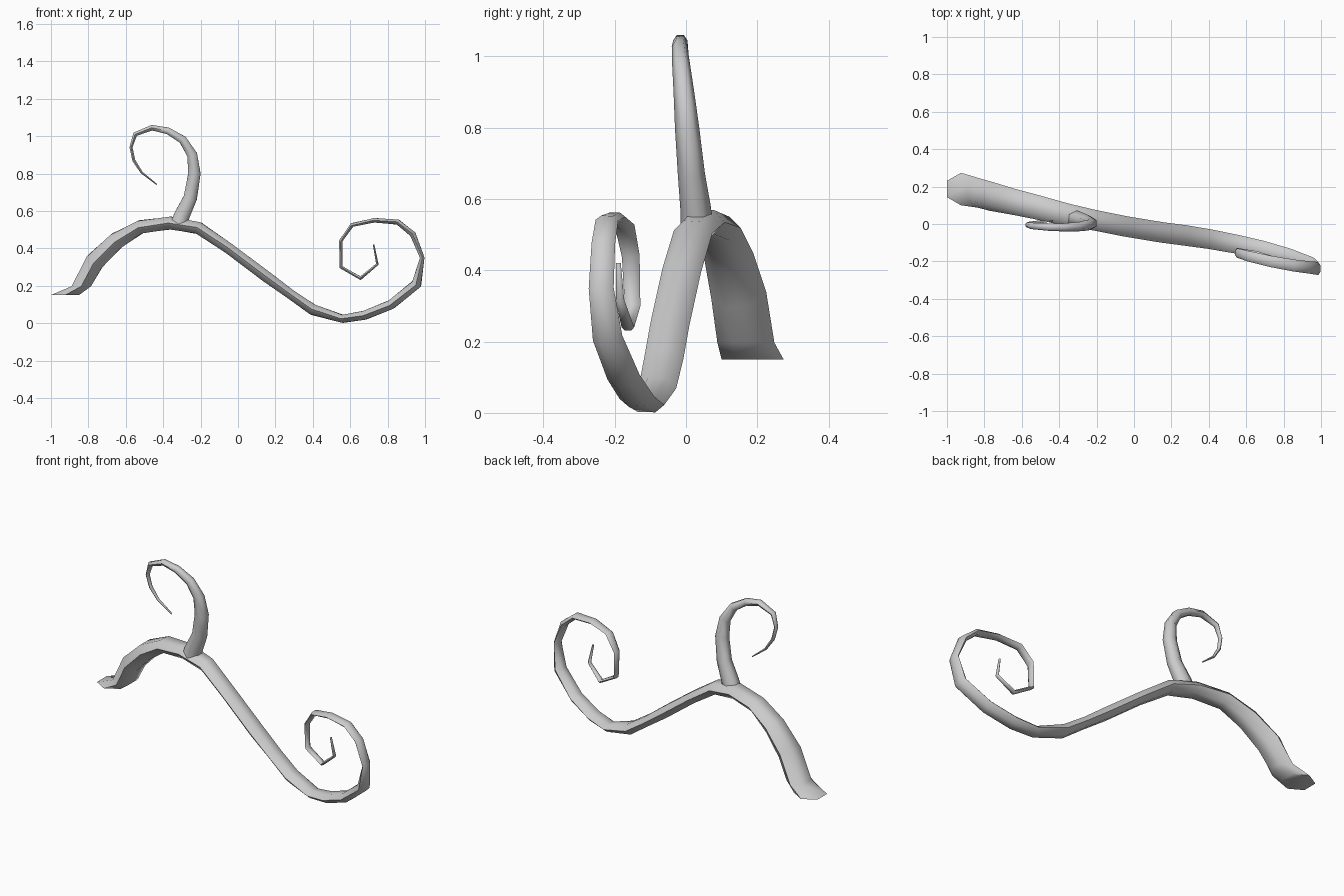
import bpy, bmesh, math
from mathutils import Vector

cube = bpy.data.objects.get("Cube")
if cube:
    bpy.data.objects.remove(cube)

grey = bpy.data.materials.new("plain grey")
grey.use_nodes = True
COLOUR = (0.6, 0.6, 0.6, 1)
grey.diffuse_color = COLOUR
grey.node_tree.nodes["Principled BSDF"].inputs["Base Color"].default_value = COLOUR

SIDES = 6


def sweep(name, stations, level_rings):
    """Hexagonal tube through (x, y, z, half thickness, half width) stations."""
    bm = bmesh.new()
    rings = []
    centres = [Vector(s[:3]) for s in stations]
    last = len(centres) - 1
    for i, (c, s) in enumerate(zip(centres, stations)):
        before = c - centres[max(i - 1, 0)]
        after = centres[min(i + 1, last)] - c
        tangent = (before.normalized() + after.normalized()).normalized()
        if i < level_rings:
            tangent = Vector((0, 0, 1))
        normal = Vector((-tangent.z, 0, tangent.x)).normalized()
        side = tangent.cross(normal)
        ring = []
        for k in range(SIDES):
            a = math.tau * k / SIDES
            p = c + normal * s[3] * math.sin(a) / math.sin(math.pi / 3)
            ring.append(bm.verts.new(p + side * s[4] * math.cos(a)))
        rings.append(ring)
    for a, b in zip(rings, rings[1:]):
        for k in range(SIDES):
            j = (k + 1) % SIDES
            bm.faces.new((a[k], a[j], b[j], b[k]))
    bm.faces.new(rings[0])
    bm.faces.new(rings[-1])
    bmesh.ops.recalc_face_normals(bm, faces=bm.faces)
    mesh = bpy.data.meshes.new(name)
    bm.to_mesh(mesh)
    bm.free()
    mesh.materials.append(grey)
    obj = bpy.data.objects.new(name, mesh)
    bpy.context.collection.objects.link(obj)
    bpy.ops.object.select_all(action="DESELECT")
    obj.select_set(True)
    bpy.context.view_layer.objects.active = obj
    bpy.ops.object.shade_smooth_by_angle(angle=math.radians(65))


# Main stem: cut foot, arch, dip
stem = [
    (-.925, .187, .15, .075, .087), (-.838, .168, .197, .052, .08),
    (-.765, .148, .33, .05, .078), (-.65, .12, .44, .045, .07),
    (-.52, .09, .515, .035, .065), (-.36, .05, .535, .034, .06),
    (-.21, .02, .508, .032, .055), (-.05, -.012, .4, .029, .055),
    (.15, -.045, .25, .03, .055), (.28, -.062, .155, .026, .055),
    (.4, -.08, .072, .029, .053), (.56, -.11, .023, .021, .05),
    (.68, -.138, .043, .024, .05), (.82, -.175, .1, .025, .047),
]
# End curl, tapering inwards
curl = [
    (.955, -.22, .21, .026, .042), (.985, -.238, .35, .012, .035),
    (.935, -.232, .475, .016, .033), (.855, -.222, .54, .014, .032),
    (.73, -.2, .55, .012, .03), (.61, -.172, .525, .01, .028),
    (.55, -.155, .44, .009, .025), (.55, -.15, .3, .009, .022),
    (.655, -.163, .24, .009, .018), (.745, -.185, .315, .007, .012),
    (.725, -.19, .42, .004, .007),
]
sweep("curling_stem", stem + curl, 2)

# Upright tendril growing from the arch
tendril = [
    (-.315, .03, .53, .045, .045), (-.3, .027, .575, .042, .043),
    (-.255, .015, .67, .036, .038), (-.233, .003, .8, .033, .034),
    (-.245, -.006, .9, .027, .029), (-.295, -.014, .98, .022, .025),
    (-.375, -.018, 1.028, .018, .022), (-.46, -.016, 1.045, .015, .02),
    (-.55, -.01, 1.01, .012, .017), (-.572, -.005, .94, .008, .014),
    (-.557, .002, .87, .008, .011), (-.515, .01, .805, .006, .008),
    (-.435, .018, .742, .003, .004),
]
sweep("upright_tendril", tendril, 0)
